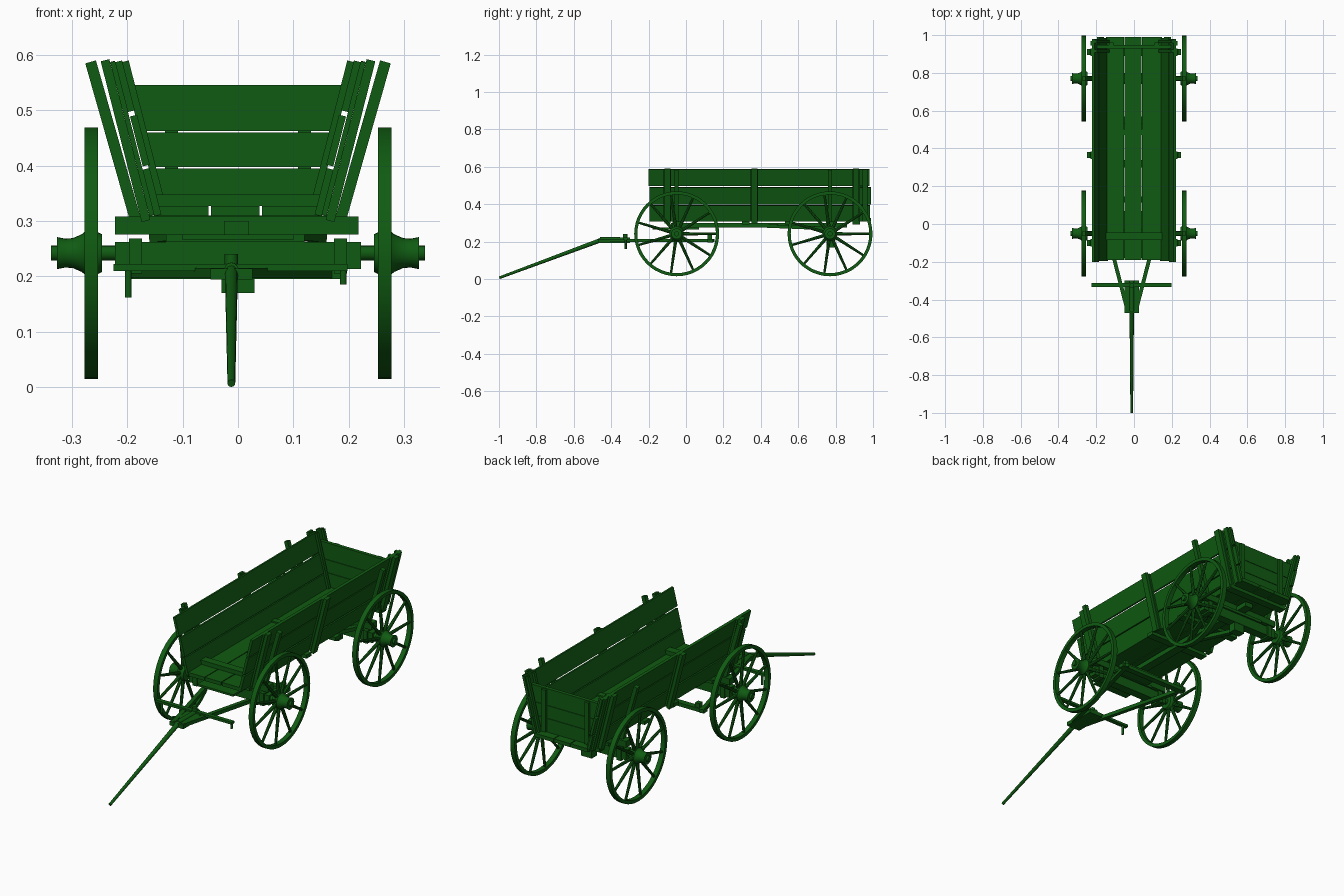
import bpy, bmesh, math
from mathutils import Vector, Matrix

cube = bpy.data.objects.get("Cube")
if cube:
    bpy.data.objects.remove(cube)

GREEN = (0.005, 0.105, 0.006, 1)
paint = bpy.data.materials.new("dark_green_paint")
paint.diffuse_color = GREEN
paint.use_nodes = True
paint.node_tree.nodes["Principled BSDF"].inputs["Base Color"].default_value = GREEN
smooth_parts = []


def finish(name, bm, smooth=False):
    bmesh.ops.recalc_face_normals(bm, faces=bm.faces)
    mesh = bpy.data.meshes.new(name)
    bm.to_mesh(mesh)
    bm.free()
    mesh.materials.append(paint)
    ob = bpy.data.objects.new(name, mesh)
    bpy.context.collection.objects.link(ob)
    if smooth:
        smooth_parts.append(ob)
    return ob


def box(name, x, y, z):
    """Box from (low, high) ranges."""
    bm = bmesh.new()
    size = [b - a for a, b in (x, y, z)]
    mid = [(a + b) / 2 for a, b in (x, y, z)]
    bmesh.ops.create_cube(bm, size=1, matrix=Matrix.Translation(mid) @ Matrix.Diagonal((*size, 1)))
    return finish(name, bm)


def beam(name, p, q, wide, thick, up=(0, 0, 1)):
    """Rectangular bar from p to q; thick is measured towards up."""
    p, q = Vector(p), Vector(q)
    along = (q - p).normalized()
    side = along.cross(Vector(up)).normalized()
    top = side.cross(along)
    rot = Matrix((side, along, top)).transposed().to_4x4()
    bm = bmesh.new()
    bmesh.ops.create_cube(bm, size=1, matrix=Matrix.Translation((p + q) / 2) @ rot
                          @ Matrix.Diagonal((wide, (q - p).length, thick, 1)))
    return finish(name, bm)


def add_rod(bm, p, q, r1, r2, sides):
    p, q = Vector(p), Vector(q)
    turn = (q - p).to_track_quat('Z', 'Y').to_matrix().to_4x4()
    bmesh.ops.create_cone(bm, cap_ends=True, segments=sides, radius1=r1, radius2=r2,
                          depth=(q - p).length, matrix=Matrix.Translation((p + q) / 2) @ turn)


def rod(name, p, q, r1, r2=None, sides=12):
    bm = bmesh.new()
    add_rod(bm, p, q, r1, r1 if r2 is None else r2, sides)
    return finish(name, bm, True)


def lathe(name, profile, y, z, steps=48):
    """Spin (x, radius) points about the axle line."""
    bm = bmesh.new()
    vs = [bm.verts.new((x, y, z + r)) for x, r in profile]
    es = [bm.edges.new((vs[i], vs[(i + 1) % len(vs)])) for i in range(len(vs))]
    bmesh.ops.spin(bm, geom=vs + es, cent=(0, y, z), axis=(1, 0, 0), angle=math.tau,
                   steps=steps, use_merge=True)
    bmesh.ops.remove_doubles(bm, verts=bm.verts, dist=1e-5)
    return finish(name, bm, True)


AXLE_Z, R = 0.242, 0.227
AXLES = {"front": -0.05, "rear": 0.77}
SIDES = {"left": 1, "right": -1}

# wheels with rim, spokes and flared hub
for end, y in AXLES.items():
    for side, s in SIDES.items():
        tag = f"{end}_{side}"
        rim = [(0.253, R - 0.017), (0.253, R), (0.277, R), (0.277, R - 0.017)]
        hub = [(0.245, 0.012), (0.245, 0.034), (0.255, 0.039), (0.276, 0.039), (0.282, 0.034),
               (0.298, 0.027), (0.312, 0.026), (0.327, 0.029), (0.327, 0.012)]
        lathe(f"{tag}_wheel_rim", [(s * x, r) for x, r in rim], y, AXLE_Z)
        lathe(f"{tag}_wheel_hub", [(s * x, r) for x, r in hub], y, AXLE_Z, 24)
        bm = bmesh.new()
        for i in range(11):
            a = math.tau * i / 11
            d = Vector((0, math.cos(a), math.sin(a)))
            c = Vector((s * 0.265, y, AXLE_Z))
            add_rod(bm, c + d * 0.03, c + d * (R - 0.01), 0.009, 0.006, 8)
        finish(f"{tag}_wheel_spokes", bm, True)
        rod(f"{tag}_axle_end", (s * 0.2, y, AXLE_Z), (s * 0.337, y, AXLE_Z), 0.0135, sides=16)

# axle beams and bolsters
for end, y in AXLES.items():
    box(f"{end}_axle_beam", (-0.222, 0.222), (y - 0.022, y + 0.022), (0.213, 0.262))
    box(f"{end}_bolster_plate", (-0.13, 0.12), (y - 0.03, y + 0.03), (0.262, 0.276))
    box(f"{end}_bolster", (-0.222, 0.217), (y - 0.022, y + 0.022), (0.276, 0.308))
    for side, s in SIDES.items():
        box(f"{end}_{side}_axle_clip", (s * 0.185 - 0.012, s * 0.185 + 0.012),
            (y - 0.028, y + 0.028), (0.205, 0.268))

# coupling pole and floor bearers
box("coupling_pole", (-0.025, 0.02), (-0.08, 0.86), (0.276, 0.3))
box("front_turn_plate", (-0.1, 0.1), (-0.18, 0.07), (0.266, 0.276))
box("rear_drop_bracket", (-0.03, 0.03), (0.75, 0.79), (0.17, 0.22))
for side, s in SIDES.items():
    beam(f"rear_{side}_brace", (0, 0.4, 0.285), (s * 0.15, 0.77, 0.27), 0.022, 0.018)
for y in (0.32, 0.55, 0.91):
    box("floor_bearer", (-0.17, 0.17), (y - 0.02, y + 0.02), (0.292, 0.31))

# floor planks and cross strips
for x0, x1 in ((-0.147, -0.053), (-0.049, 0.039), (0.043, 0.147)):
    box("floor_plank", (x0, x1), (-0.19, 0.99), (0.309, 0.327))
box("front_cross_strip", (-0.15, 0.15), (-0.085, -0.045), (0.327, 0.348))
box("middle_cross_strip", (-0.145, 0.145), (0.47, 0.5), (0.327, 0.334))

# flared sides: three board rows, cleats, stakes
SLOPE = 0.255
LEAN = Vector((SLOPE, 0, 1)).normalized()


def leaning(name, s, top_x, z0, z1, y0, y1, thick):
    """Slanted piece whose centre line has x = top_x at z = 0.59."""
    p = Vector((s * (top_x - SLOPE * (0.59 - z0)), (y0 + y1) / 2, z0))
    q = Vector((s * (top_x - SLOPE * (0.59 - z1)), (y0 + y1) / 2, z1))
    beam(name, p, q, y1 - y0, thick, up=(s, 0, -SLOPE))


for side, s in SIDES.items():
    leaning(f"{side}_top_board", s, 0.216, 0.498, 0.588, -0.2, 0.98, 0.013)
    leaning(f"{side}_middle_board", s, 0.214, 0.4, 0.49, -0.195, 0.99, 0.013)
    leaning(f"{side}_bottom_board", s, 0.216, 0.31, 0.394, -0.195, 0.985, 0.013)
    for y in (-0.1, 0.365, 0.91):
        leaning(f"{side}_side_cleat", s, 0.227, 0.31, 0.587, y - 0.02, y + 0.02, 0.009)
        leaning(f"{side}_side_stake", s, 0.24, 0.3, 0.59, y - 0.016, y + 0.016, 0.016)
    leaning(f"{side}_corner_cleat", s, 0.227, 0.31, 0.588, 0.945, 0.97, 0.009)
    for y in (0.915, 0.965):
        leaning(f"{side}_tailgate_guide", s, 0.204, 0.327, 0.588, y - 0.008, y + 0.008, 0.013)
    for end, y in AXLES.items():
        p, q = (s * 0.183, y, 0.295), (s * 0.266, y, 0.587)
        beam(f"{end}_{side}_bolster_stake", p, q, 0.022, 0.02, up=(1, 0, 0))

# tailgate boards, trapezoid rows following the flare
for z0, z1 in ((0.327, 0.395), (0.397, 0.46), (0.462, 0.545)):
    bm = bmesh.new()
    w0, w1 = (0.208 - SLOPE * (0.59 - z) for z in (z0, z1))
    ring = [bm.verts.new((x, 0.93, z)) for x, z in ((-w0, z0), (w0, z0), (w1, z1), (-w1, z1))]
    face = bm.faces.new(ring)
    out = bmesh.ops.extrude_face_region(bm, geom=[face])
    bmesh.ops.translate(bm, verts=[v for v in out["geom"] if isinstance(v, bmesh.types.BMVert)],
                        vec=(0, 0.018, 0))
    finish("tailgate_board", bm)
for s in SIDES.values():
    box("tailgate_batten", (s * 0.12 - 0.012, s * 0.12 + 0.012), (0.948, 0.96), (0.33, 0.54))

# draft gear: forked hounds, sway bar, hitch block
CX = -0.012
for side, s in SIDES.items():
    beam(f"{side}_hound", (CX + s * 0.022, -0.46, 0.206), (CX + s * 0.18, 0.15, 0.206), 0.02, 0.018)
    box(f"{side}_sway_block", (s * 0.16 - 0.012, s * 0.16 + 0.012), (0.115, 0.14), (0.212, 0.235))
box("sway_bar", (-0.2, 0.19), (0.115, 0.145), (0.195, 0.213))
box("hitch_block", (CX - 0.038, CX + 0.038), (-0.47, -0.3), (0.194, 0.214))

# crossbar with end hooks
box("draft_crossbar", (-0.225, 0.198), (-0.333, -0.312), (0.21, 0.222))
rod("crossbar_pin", (CX, -0.325, 0.2), (CX, -0.325, 0.24), 0.012)
for x in (-0.198, 0.19):
    rod("crossbar_hook", (x, -0.322, 0.185 if x > 0 else 0.162), (x, -0.322, 0.215), 0.006)

# tongue
rod("tongue_root", (CX, -0.3, 0.21), (CX, -0.46, 0.212), 0.013)
rod("tongue_pole", (CX, -0.44, 0.214), (CX, -0.998, 0.007), 0.012, 0.007)

for ob in smooth_parts:
    ob.select_set(True)
    bpy.context.view_layer.objects.active = ob
bpy.ops.object.shade_smooth_by_angle(angle=math.radians(35))
